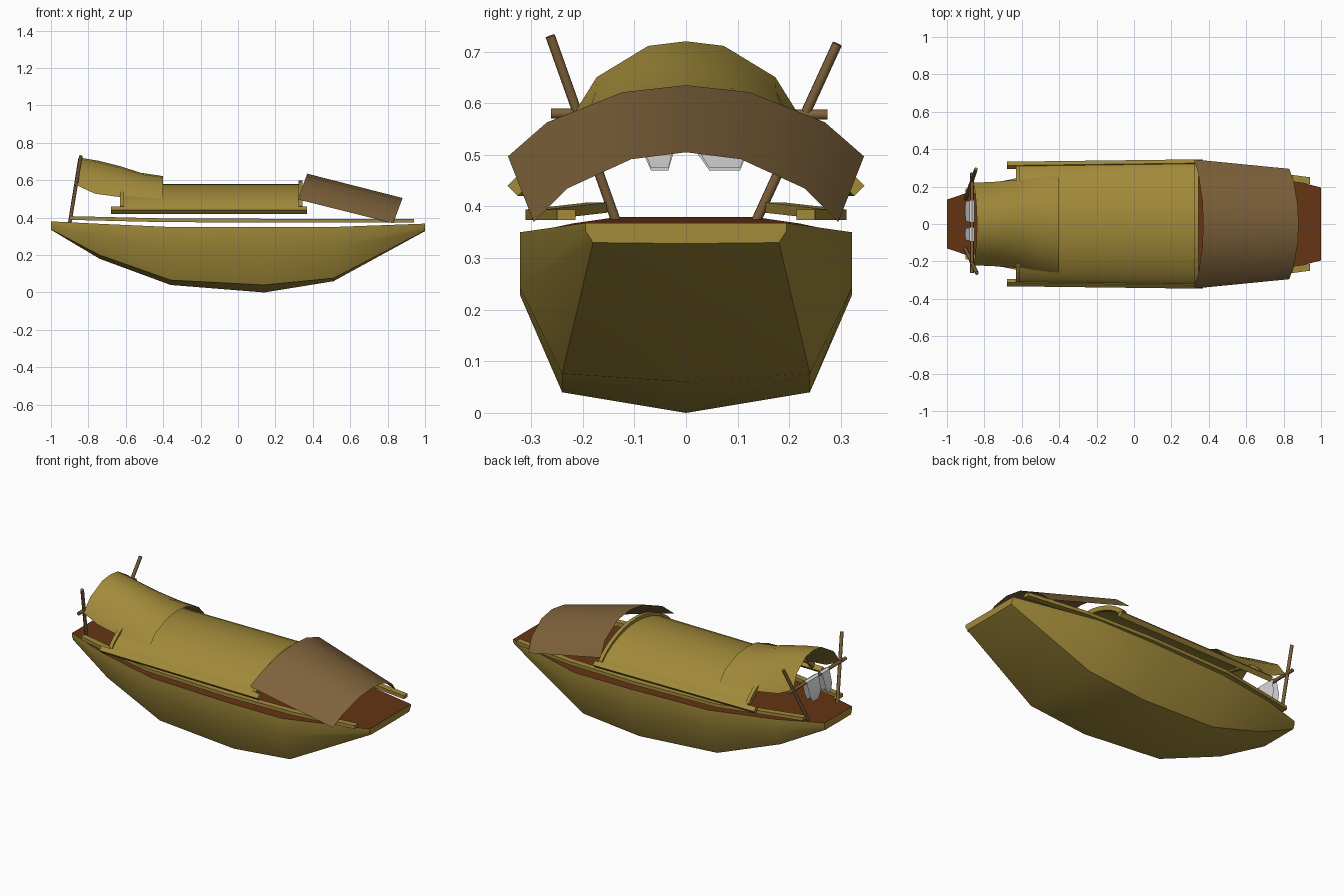
import bpy, bmesh, math
from mathutils import Vector

if "Cube" in bpy.data.objects:
    bpy.data.objects.remove(bpy.data.objects["Cube"])


def material(name, rgb):
    m = bpy.data.materials.new(name)
    m.diffuse_color = (*rgb, 1)
    m.use_nodes = True
    m.node_tree.nodes["Principled BSDF"].inputs["Base Color"].default_value = m.diffuse_color
    return m


GOLD = material("olive bamboo", (0.36, 0.255, 0.042))
BROWN = material("brown matting", (0.21, 0.122, 0.044))
DECK = material("dark deck wood", (0.13, 0.035, 0.007))
CLOTH = material("pale cloth", (0.74, 0.74, 0.74))


def finish(name, bm, mats, smooth=None, recalc=True):
    if recalc:
        bmesh.ops.recalc_face_normals(bm, faces=bm.faces)
    me = bpy.data.meshes.new(name)
    bm.to_mesh(me)
    bm.free()
    for m in mats:
        me.materials.append(m)
    ob = bpy.data.objects.new(name, me)
    bpy.context.collection.objects.link(ob)
    if smooth:
        bpy.ops.object.select_all(action='DESELECT')
        ob.select_set(True)
        bpy.context.view_layer.objects.active = ob
        bpy.ops.object.shade_smooth_by_angle(angle=math.radians(smooth))
    return ob


def loft(sections, closed=False, caps=False):
    """Join rows of points with quads."""
    bm = bmesh.new()
    rows = [[bm.verts.new(p) for p in s] for s in sections]
    n = len(rows[0])
    for a, b in zip(rows, rows[1:]):
        for j in range(n if closed else n - 1):
            k = (j + 1) % n
            bm.faces.new((a[j], b[j], b[k], a[k]))
    if caps:
        bm.faces.new(rows[0])
        bm.faces.new(rows[-1])
    return bm


def rod(name, a, b, r, mat, sides=8):
    a, b = Vector(a), Vector(b)
    q = (b - a).to_track_quat('Z', 'Y')
    ring = [q @ Vector((r * math.cos(2 * math.pi * i / sides),
                        r * math.sin(2 * math.pi * i / sides), 0)) for i in range(sides)]
    bm = loft([[p + v for v in ring] for p in (a, b)], True, True)
    return finish(name, bm, [mat], 50 if sides > 4 else None)


# hull: keel, chine, side and sheer at each station, deck closes the top
stations = [  # x, keel z, chine y, chine z, side y, sheer z
    (-1.0, .335, .12, .336, .13, .38),
    (-.74, .18, .17, .20, .22, .367),
    (-.36, .04, .22, .066, .30, .35),
    (.14, 0, .24, .04, .322, .35),
    (.51, .06, .24, .076, .322, .35),
    (1.0, .328, .18, .33, .195, .368)]
sections = []
for x, kz, cy, cz, sy, sz in stations:
    mz = cz + .61 * (sz - cz)
    half = [(cy, cz), (sy, mz), (sy, sz)]
    sections.append([(x, -y, z) for y, z in reversed(half)] + [(x, 0, kz)]
                    + [(x, y, z) for y, z in half])
bm = loft(sections, True, True)
bmesh.ops.recalc_face_normals(bm, faces=bm.faces)
for f in bm.faces:
    f.material_index = 1 if f.normal.z > 0.9 else 0
finish("hull", bm, [GOLD, DECK], 30)

# side rails just above the deck edge
rail = [(-.9, .17, .398), (-.4, .275, .386), (.14, .293, .384),
        (.57, .28, .384), (.94, .232, .384)]
for s, side in ((-1, "front"), (1, "back")):
    bm = loft([[(x, s * (y + dy), z + dz) for dy, dz in
                ((-.018, -.01), (.018, -.01), (.018, .01), (-.018, .01))]
               for x, y, z in rail], True, True)
    finish(side + "_deck_rail", bm, [GOLD])

    # square pole under the canopy edge, corner up
    bm = loft([[(x, s * (y + dy), .44 + dz) for dy, dz in
                ((.02, 0), (0, .02), (-.02, 0), (0, -.02))]
               for x, y in ((-.68, .313), (.37, .326))], True, True)
    finish(side + "_canopy_pole", bm, [GOLD])


# main arched canopy
def arch(t, w):
    a = math.pi * t
    y = -math.cos(a)
    return y * w, .45 + .13 * math.sin(a) ** 1.6


N = 16
bm = loft([[(x, *arch(j / N, w)) for j in range(N + 1)]
           for x, w in ((-.62, .313), (.345, .326))])
finish("main_canopy", bm, [GOLD], 40, recalc=False)

# hoops at both canopy ends
for x, w, name in ((-.62, .30, "stern_hoop"), (.335, .315, "bow_hoop")):
    rows = []
    for j in range(N + 1):
        y, z = arch(j / N, w)
        out = Vector((0, y * .45, z - .35)).normalized()
        c = Vector((0, y, z + .005))
        rows.append([c + out * o + Vector((x + d, 0, 0))
                     for d, o in ((-.011, -.012), (.011, -.012), (.011, .014), (-.011, .014))])
    finish(name, loft(rows, True, True), [GOLD])


# awnings: sections of x top, x edge, half width, edge z, top z
def awning(name, rows, profile, mat):
    prof = [(-y, h) for y, h in reversed(profile)] + profile[1:]
    bm = loft([[(xe + (xt - xe) * h, y * w, ze + (zt - ze) * h) for y, h in prof]
               for xt, xe, w, ze, zt in rows])
    finish(name, bm, [mat], 40, recalc=False)


awning("stern_awning", [
    (-.84, -.86, .222, .572, .72), (-.75, -.765, .224, .528, .705),
    (-.63, -.64, .235, .511, .675), (-.52, -.525, .25, .506, .64),
    (-.4, -.4, .26, .505, .622)],
    [(0, 1), (.33, .94), (.78, .53), (1, 0)], GOLD)
awning("bow_awning", [(.37, .32, .345, .497, .635), (.88, .83, .295, .37, .505)],
       [(0, 1), (.36, .9), (.78, .48), (1, 0)], BROWN)

# stern posts and crossbar
rod("front_stern_post", (-.9, -.135, .37), (-.84, -.263, .73), .01, BROWN)
rod("back_stern_post", (-.9, .135, .37), (-.845, .293, .715), .01, BROWN)
rod("drying_bar", (-.866, -.262, .58), (-.866, .274, .578), .01, BROWN)

# cloths folded over the bar
for i, (ya, yb, in_a, in_b) in enumerate(((-.09, -.02, .022, .014), (.01, .125, .035, .02))):
    path = [(-.905, .47, 1), (-.9, .51, .2), (-.88, .585, 0), (-.866, .593, 0),
            (-.852, .585, 0), (-.862, .52, .2), (-.87, .475, 1)]
    bm = loft([[(x, ya + in_a * k, z), (x, yb - in_b * k, z)] for x, z, k in path])
    finish("hanging_cloth_%d" % (i + 1), bm, [CLOTH], 40, recalc=False)
